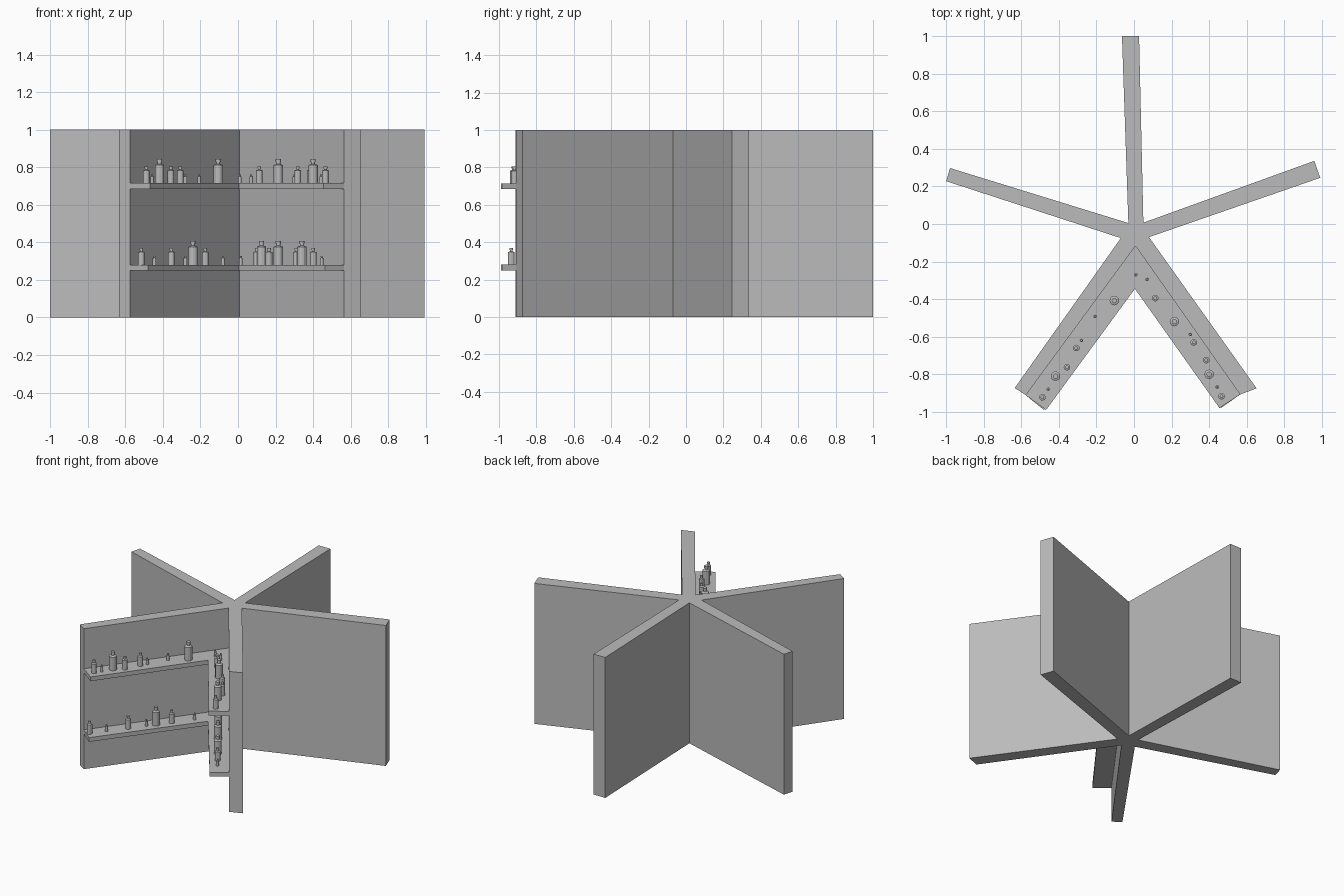
import bpy, bmesh, math

if "Cube" in bpy.data.objects:
    bpy.data.objects.remove(bpy.data.objects["Cube"])

grey = bpy.data.materials.new("plain grey")
grey.diffuse_color = (0.5, 0.5, 0.5, 1)
grey.use_nodes = True
grey.node_tree.nodes["Principled BSDF"].inputs["Base Color"].default_value = grey.diffuse_color


def finish(bm, name):
    bmesh.ops.recalc_face_normals(bm, faces=bm.faces)
    mesh = bpy.data.meshes.new(name)
    bm.to_mesh(mesh)
    bm.free()
    mesh.materials.append(grey)
    obj = bpy.data.objects.new(name, mesh)
    bpy.context.collection.objects.link(obj)
    return obj


def prism(name, outline, z0, z1):
    """Extrude a plan outline from z0 to z1."""
    bm = bmesh.new()
    face = bm.faces.new([bm.verts.new((x, y, z0)) for x, y in outline])
    ext = bmesh.ops.extrude_face_region(bm, geom=[face])["geom"]
    for v in ext:
        if isinstance(v, bmesh.types.BMVert):
            v.co.z = z1
    return finish(bm, name)


# Five-armed star of walls
prism("star_walls", [
    (-0.064, 1.0), (-0.03, 0.005), (-0.98, 0.298), (-1.0, 0.228),
    (-0.07, -0.075), (-0.635, -0.873), (-0.576, -0.912), (0.008, -0.117),
    (0.565, -0.908), (0.653, -0.875), (0.08, -0.07), (0.992, 0.246),
    (0.96, 0.336), (0.05, 0.007), (0.027, 1.0)], 0, 1)

# V-shaped shelves between the two front arms
for name, z, lx, rx in (("lower_shelf", 0.25, -0.48, 0.463),
                        ("upper_shelf", 0.685, -0.468, 0.455)):
    prism(name, [(-0.576, -0.912), (lx, -0.99), (0.005, -0.345),
                 (rx, -0.98), (0.565, -0.908), (0.008, -0.117)], z, z + 0.03)

# Bottle: body, shoulder, neck and cap as a lathe profile
PROFILE = [(0.025, 0), (0.025, 0.096), (0.010, 0.102), (0.010, 0.113),
           (0.014, 0.113), (0.014, 0.128)]
SIZES = {"L": 1.0, "M": 0.7, "S": 0.37}
SIDES = 12


def bottle(name, x, y, z, size):
    s = SIZES[size]
    bm = bmesh.new()
    rings = [[bm.verts.new((x + r * s * math.cos(2 * math.pi * i / SIDES),
                            y + r * s * math.sin(2 * math.pi * i / SIDES),
                            z + h * s)) for i in range(SIDES)] for r, h in PROFILE]
    for a, b in zip(rings, rings[1:]):
        for i in range(SIDES):
            j = (i + 1) % SIDES
            bm.faces.new((a[i], a[j], b[j], b[i]))
    bm.faces.new(rings[0])
    bm.faces.new(rings[-1])
    finish(bm, name)


# Bottles on the upper shelf
upper = [(0.01, -0.27, "S"), (-0.105, -0.408, "L"), (-0.207, -0.492, "S"),
         (-0.28, -0.62, "S"), (-0.307, -0.66, "M"), (-0.357, -0.763, "M"),
         (-0.418, -0.81, "L"), (-0.457, -0.88, "S"), (-0.488, -0.923, "M"),
         (0.07, -0.295, "S"), (0.113, -0.395, "M"), (0.215, -0.52, "L"),
         (0.3, -0.588, "S"), (0.318, -0.63, "M"), (0.385, -0.725, "M"),
         (0.4, -0.8, "L"), (0.443, -0.868, "S"), (0.466, -0.917, "M")]
for i, (x, y, size) in enumerate(upper):
    bottle(f"upper_bottle_{i + 1}", x, y, 0.715, size)

# Bottles on the lower shelf follow the middle of each arm
lower = [(-0.515, "M"), (-0.445, "S"), (-0.355, "M"), (-0.28, "S"),
         (-0.24, "L"), (-0.175, "M"), (-0.08, "S"), (0.015, "S"),
         (0.1, "M"), (0.125, "L"), (0.165, "M"), (0.215, "L"),
         (0.31, "M"), (0.34, "L"), (0.4, "M"), (0.445, "S")]
for i, (x, size) in enumerate(lower):
    y = -0.27 + 1.29 * x if x < 0 else -0.22 - 1.45 * x
    bottle(f"lower_bottle_{i + 1}", x, y, 0.28, size)
